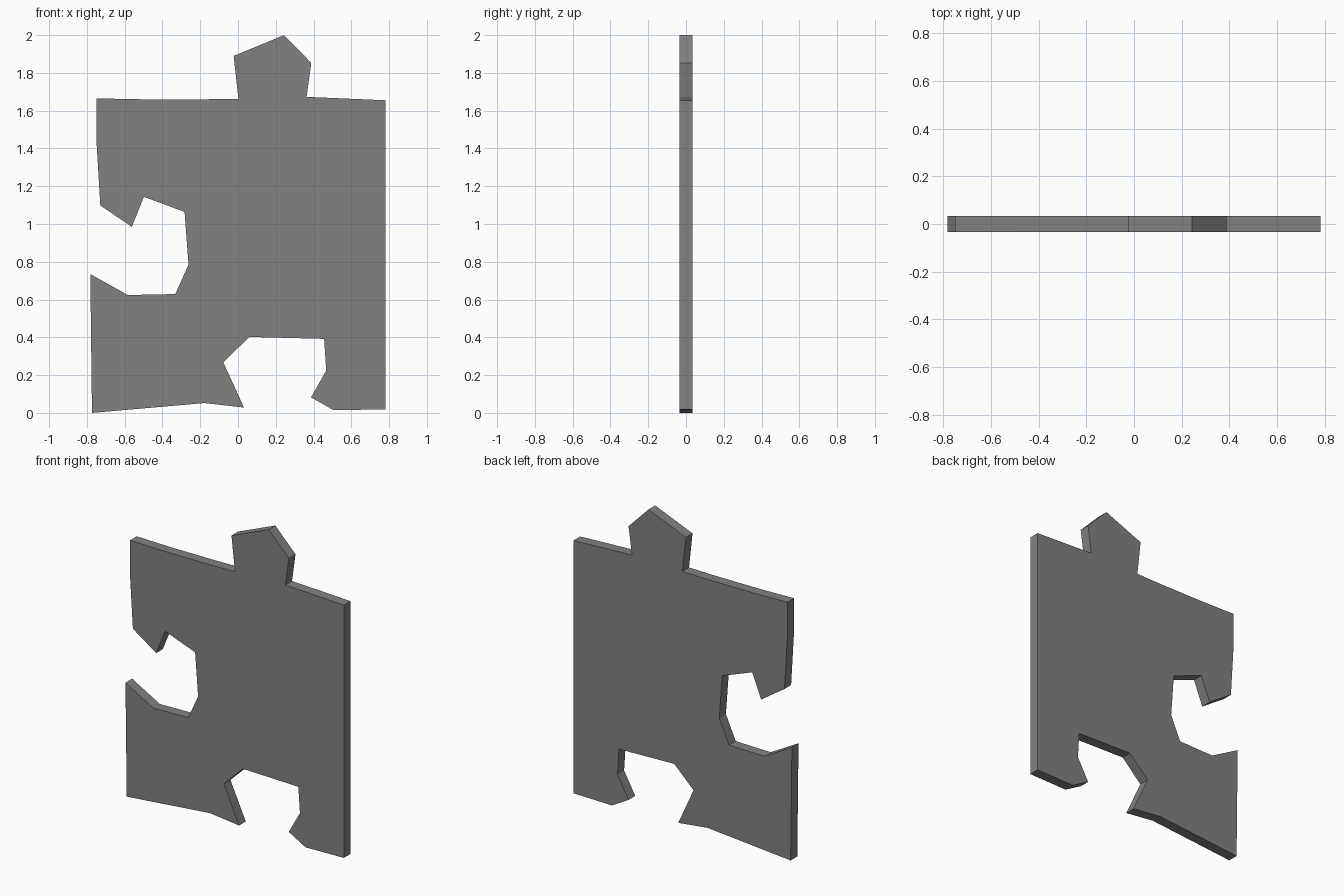
import bpy
import bmesh

if "Cube" in bpy.data.objects:
    bpy.data.objects.remove(bpy.data.objects["Cube"])

HALF_DEPTH = 0.034

# Outline sections in (x, z), clockwise seen from the front
top_edge_with_tab = [(-0.75, 1.665), (-0.5, 1.66), (-0.18, 1.66), (0.002, 1.663),
                     (-0.023, 1.89), (0.244, 2.0), (0.388, 1.853), (0.363, 1.673), (0.782, 1.655)]
bottom_edge_with_socket = [(0.782, 0.019), (0.507, 0.014), (0.387, 0.082), (0.467, 0.224),
                           (0.456, 0.392), (0.06, 0.402), (-0.078, 0.268), (0.032, 0.028),
                           (-0.177, 0.052), (-0.773, 0.0)]
left_edge_with_socket = [(-0.782, 0.735), (-0.583, 0.624), (-0.332, 0.629), (-0.262, 0.785),
                         (-0.283, 1.064), (-0.498, 1.144), (-0.562, 0.985), (-0.729, 1.098),
                         (-0.75, 1.45)]
outline = top_edge_with_tab + bottom_edge_with_socket + left_edge_with_socket

# Puzzle piece: flat outline extruded through its thickness
bm = bmesh.new()
front = bm.faces.new([bm.verts.new((x, -HALF_DEPTH, z)) for x, z in outline])
extruded = bmesh.ops.extrude_face_region(bm, geom=[front], use_keep_orig=True)
back_verts = [g for g in extruded["geom"] if isinstance(g, bmesh.types.BMVert)]
bmesh.ops.translate(bm, verts=back_verts, vec=(0, 2 * HALF_DEPTH, 0))
bmesh.ops.recalc_face_normals(bm, faces=bm.faces)

mesh = bpy.data.meshes.new("puzzle_piece")
bm.to_mesh(mesh)
bm.free()
piece = bpy.data.objects.new("puzzle_piece", mesh)
bpy.context.collection.objects.link(piece)

# Dark grey finish
dark_grey = bpy.data.materials.new("dark_grey")
dark_grey.diffuse_color = (0.22, 0.22, 0.22, 1)
dark_grey.use_nodes = True
dark_grey.node_tree.nodes["Principled BSDF"].inputs["Base Color"].default_value = dark_grey.diffuse_color
mesh.materials.append(dark_grey)
